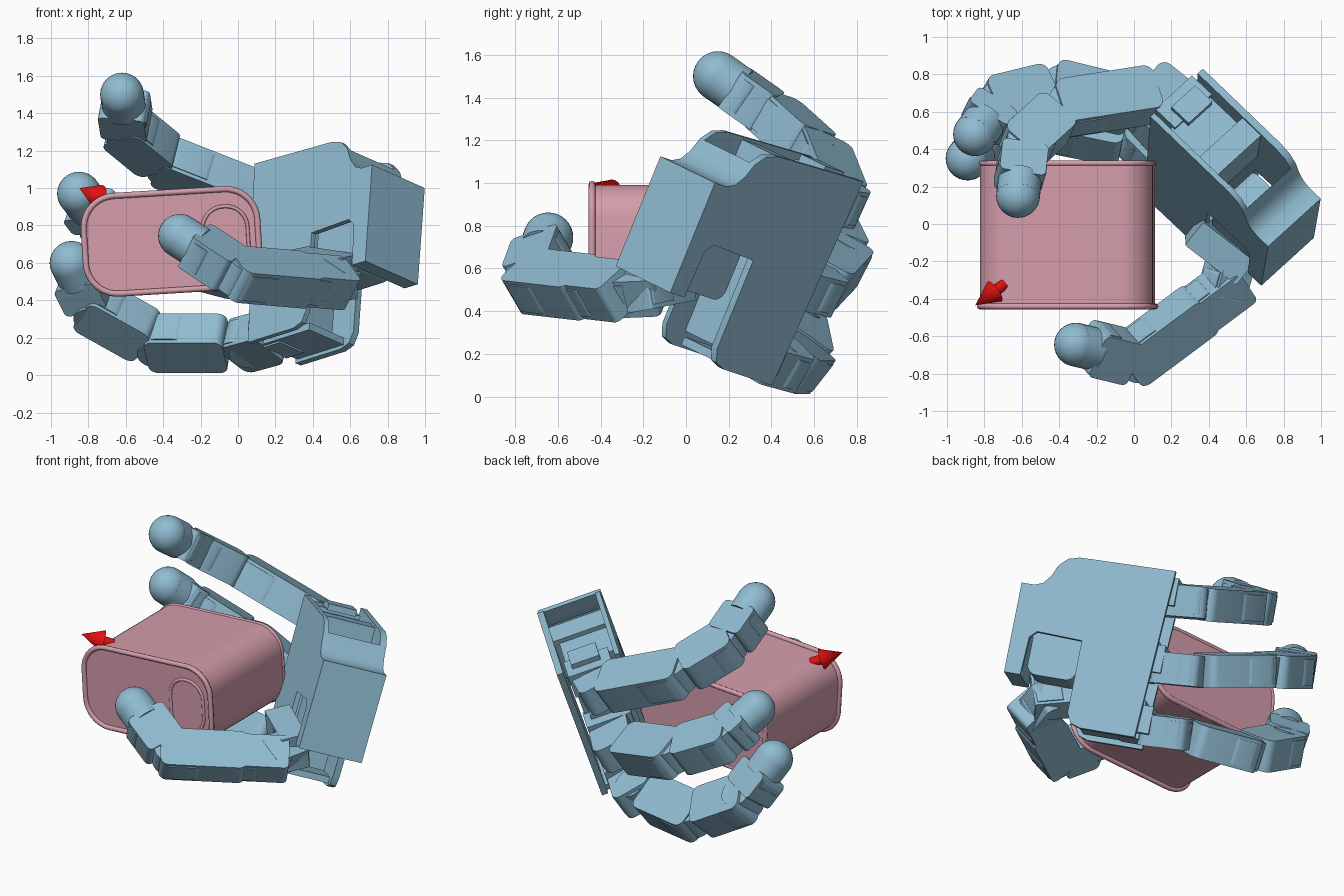
import bpy, bmesh, math
from mathutils import Vector, Matrix

cube = bpy.data.objects.get("Cube")
if cube:
    bpy.data.objects.remove(cube, do_unlink=True)


def material(name, rgb):
    m = bpy.data.materials.new(name)
    m.use_nodes = True
    m.diffuse_color = (*rgb, 1)
    m.node_tree.nodes["Principled BSDF"].inputs["Base Color"].default_value = (*rgb, 1)
    return m


BLUE = material("steel_blue", (0.28, 0.50, 0.64))
PINK = material("dusty_pink", (0.66, 0.34, 0.41))
RED = material("red", (0.78, 0.005, 0.005))


def frame(x, y, origin):
    """Matrix with local x along x, local y close to y."""
    x = Vector(x).normalized()
    z = x.cross(Vector(y)).normalized()
    m = Matrix((x, z.cross(x), z)).transposed().to_4x4()
    m.translation = Vector(origin)
    return m


def finish(name, bm, mat, M):
    bmesh.ops.recalc_face_normals(bm, faces=bm.faces)
    me = bpy.data.meshes.new(name)
    bm.to_mesh(me)
    bm.free()
    me.materials.append(mat)
    ob = bpy.data.objects.new(name, me)
    bpy.context.collection.objects.link(ob)
    ob.matrix_world = M
    bpy.ops.object.select_all(action="DESELECT")
    bpy.context.view_layer.objects.active = ob
    ob.select_set(True)
    bpy.ops.object.shade_smooth_by_angle(angle=math.radians(32))


def prism(name, pts, t0, t1, M, mat=BLUE):
    bm = bmesh.new()
    face = bm.faces.new([bm.verts.new((u, v, t0)) for u, v in pts])
    out = bmesh.ops.extrude_face_region(bm, geom=[face])["geom"]
    bmesh.ops.translate(bm, vec=(0, 0, t1 - t0),
                        verts=[g for g in out if isinstance(g, bmesh.types.BMVert)])
    finish(name, bm, mat, M)


def rounded(u0, u1, v0, v1, r, steps=5):
    pts = []
    for k, (u, v) in enumerate([(u1 - r, v1 - r), (u0 + r, v1 - r), (u0 + r, v0 + r), (u1 - r, v0 + r)]):
        for i in range(steps + 1):
            a = math.pi / 2 * (k + i / steps)
            pts.append((u + r * math.cos(a), v + r * math.sin(a)))
    return pts


def block(name, a0, a1, y0, y1, t0, t1, M):
    prism(name, [(a0, y0), (a1, y0), (a1, y1), (a0, y1)], t0, t1, M)


def cone(name, p, q, r0, r1, mat, segments=32):
    p, q = Vector(p), Vector(q)
    bm = bmesh.new()
    bmesh.ops.create_cone(bm, cap_ends=True, segments=segments, radius1=r0, radius2=r1, depth=(q - p).length)
    rot = (q - p).to_track_quat("Z", "Y").to_matrix().to_4x4()
    finish(name, bm, mat, Matrix.Translation((p + q) / 2) @ rot)


def ball(name, p, r):
    bm = bmesh.new()
    bmesh.ops.create_uvsphere(bm, u_segments=32, v_segments=16, radius=r)
    finish(name, bm, BLUE, Matrix.Translation(p))


def tube(name, pts, t, r, M, mat):
    """Closed round bead following a flat outline."""
    cu = bpy.data.curves.new(name, "CURVE")
    cu.dimensions = "3D"
    cu.bevel_depth, cu.bevel_resolution = r, 2
    s = cu.splines.new("POLY")
    s.points.add(len(pts) - 1)
    for point, (u, v) in zip(s.points, pts):
        point.co = (u, v, t, 1)
    s.use_cyclic_u = True
    cu.materials.append(mat)
    ob = bpy.data.objects.new(name, cu)
    bpy.context.collection.objects.link(ob)
    ob.matrix_world = M


# Palm: local x runs to the fingers, y to the first finger, z to the back of the hand
F, UP = (-0.709, 0.671, -0.223), Vector((0.066, 0.377, 0.925))
PALM = frame(F, UP, (0.717, -0.12, 1.125))
shoulder = [(0, 0), (0.08, 0), (0.13, 0.02), (0.17, 0.07), (0.2, 0.14), (0.25, 0.19), (0.32, 0.21)]
outline = shoulder + [(0.91, 0.225), (0.86, -0.82), (0.52, -0.82), (0.46, -0.8), (0.43, -0.74),
                      (0.43, -0.29), (0.15, -0.28), (0.11, -0.32), (0.1, -0.557), (0, -0.557)]
prism("palm_front_plate", outline, 0, 0.03, PALM)
prism("palm_back_plate", outline, 0.36, 0.4, PALM)
prism("palm_wrist_wall", shoulder[:5] + [(0.19, 0.06), (0.15, -0.02), (0.1, -0.06),
                                         (0.1, -0.557), (0, -0.557)], 0, 0.4, PALM)
block("palm_core", 0.56, 0.8, -0.74, 0.17, 0.03, 0.33, PALM)
block("palm_upper_rib", 0.43, 0.57, -0.1, 0.2, 0.03, 0.37, PALM)
block("palm_lower_wall", 0.5, 0.85, -0.8, -0.76, 0.1, 0.37, PALM)
prism("thumb_motor", rounded(0.12, 0.42, -0.53, -0.2, 0.06), 0.04, 0.32, PALM)
for i, y in enumerate((0.11, -0.31, -0.69)):
    block(f"knuckle_mount_{i}", 0.78, 0.93, y - 0.085, y + 0.085, 0.06, 0.34, PALM)
    for s in (-1, 1):
        block(f"knuckle_bracket_{i}_{s}", 0.74, 0.87, y + s * 0.1 - 0.02, y + s * 0.1 + 0.02, 0.12, 0.3, PALM)


def link(name, p, q, axis, start, end, width=0.2, depth=0.26, r=0.05):
    """Rounded housing between two joints with a raised shell on its far half."""
    p, q = Vector(p), Vector(q)
    d = (q - p).normalized()
    M = frame(d, axis.cross(d), p)
    e, h = (q - p).length + end, depth / 2
    mid = (start + e) / 2
    prism(name, rounded(start, e, -h, h, r), -width / 2, width / 2, M)
    prism(name + "_shell", rounded(mid, e - 0.015, -h - 0.006, h + 0.006, r),
          -width / 2 + 0.02, width / 2 - 0.02, M)


def joint(name, p, axis, r=0.1, half=0.09):
    cone(name, Vector(p) - axis * half, Vector(p) + axis * half, r, r, BLUE)


def fingertip(name, p, tip, axis, start):
    p, tip = Vector(p), Vector(tip)
    d = (tip - p).normalized()
    link(name + "_end_link", p, tip, axis, start, -0.09, 0.2, 0.25, 0.03)
    cone(name + "_tip_sleeve", tip - d * 0.12, tip, 0.116, 0.117, BLUE)
    ball(name + "_tip", tip, 0.117)


# Three fingers: root, first, second and third joint, tip centre; start of the long link
fingers = {
    "upper_finger": ([(0.24, 0.62, 0.94), (0.14, 0.70, 0.93), (-0.37, 0.62, 1.13), (-0.59, 0.42, 1.31), (-0.62, 0.15, 1.50)], 0.04),
    "middle_finger": ([(0.20, 0.48, 0.55), (0.09, 0.60, 0.52), (-0.40, 0.72, 0.65), (-0.73, 0.64, 0.81), (-0.85, 0.48, 0.97)], 0.1),
    "lower_finger": ([(0.17, 0.33, 0.20), (0.06, 0.44, 0.17), (-0.43, 0.54, 0.17), (-0.77, 0.50, 0.36), (-0.89, 0.35, 0.60)], 0.12),
}
for name, (pts, long_start) in fingers.items():
    v = [Vector(p) for p in pts]
    curl = (v[2] - v[1]).cross(v[4] - v[3]).normalized()
    axis = (curl + UP).normalized()
    link(name + "_root_link", v[0], v[1], axis, -0.04, 0.1, 0.19, 0.25)
    link(name + "_long_link", v[1], v[2], axis, long_start, 0.05)
    link(name + "_middle_link", v[2], v[3], axis, 0.06, 0.05)
    fingertip(name, v[3], v[4], axis, 0.04)
    for i in (1, 2, 3):
        joint(f"{name}_joint_{i}", v[i], axis)

# Thumb
t_root, t_mid, t_tip = map(Vector, ((0.47, -0.37, 0.50), (0.0, -0.72, 0.54), (-0.31, -0.645, 0.745)))
t_axis = (t_mid - t_root).cross(t_tip - t_mid).normalized()
link("thumb_base_block", (0.32, -0.03, 0.56), (0.58, -0.23, 0.52), t_axis, 0.0, 0.02, 0.24, 0.16, 0.01)
link("thumb_base_link", (0.54, -0.12, 0.51), t_root, t_axis, 0.0, 0.02, 0.2, 0.19, 0.03)
link("thumb_root_link", t_root, t_mid, t_axis, -0.13, -0.36, 0.2, 0.22, 0.03)
link("thumb_long_link", t_root, t_mid, t_axis, 0.12, 0.06, 0.2, 0.25)
joint("thumb_root_joint", t_root, t_axis)
joint("thumb_middle_joint", t_mid, t_axis)
fingertip("thumb", t_mid, t_tip, t_axis, 0.04)

# Held tin: rounded box along y with beaded rims and an oval on its lid
tilt = math.radians(3.5)
TIN = frame((math.cos(tilt), 0, math.sin(tilt)), (0, 0, 1), (-0.355, 0, 0.715))
prism("tin_body", rounded(-0.463, 0.463, -0.258, 0.258, 0.17, 10), -0.335, 0.44, TIN, PINK)
tube("tin_front_rim", rounded(-0.465, 0.465, -0.262, 0.262, 0.17, 10), 0.44, 0.016, TIN, PINK)
tube("tin_back_rim", rounded(-0.455, 0.455, -0.25, 0.25, 0.16, 10), -0.325, 0.015, TIN, PINK)
tube("tin_lid_oval", rounded(0.17, 0.41, -0.17, 0.17, 0.115, 8), 0.44, 0.01, TIN, PINK)

# Small arrow on the tin corner
base, point = Vector((-0.745, -0.36, 0.955)), Vector((-0.848, -0.435, 1.0))
cone("arrow_head", base, point, 0.065, 0, RED, 16)
cone("arrow_shaft", base - (point - base) * 0.5, base, 0.03, 0.03, RED, 16)
